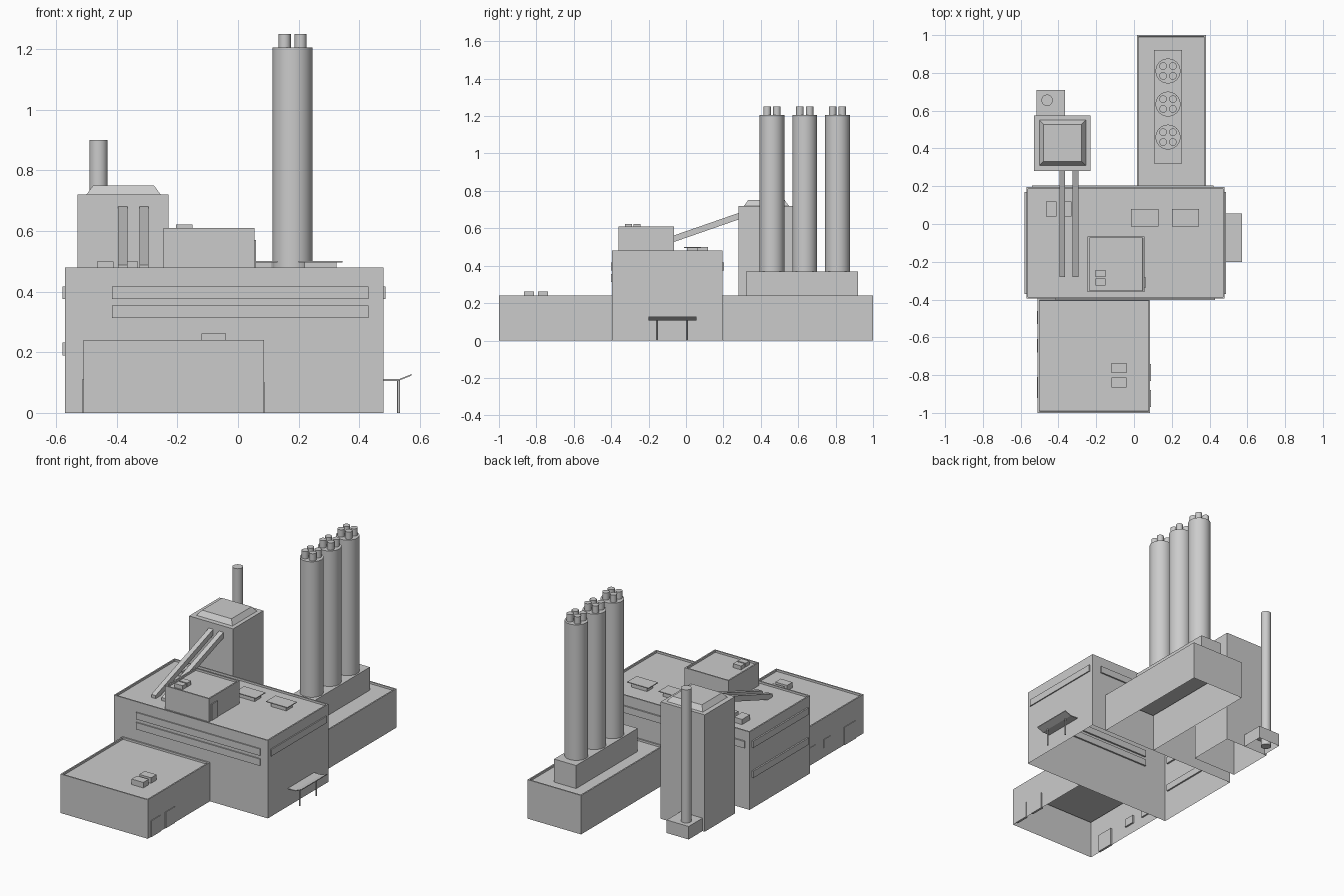
import bpy, bmesh, math
from mathutils import Matrix, Vector

cube = bpy.data.objects.get("Cube")
if cube:
    bpy.data.objects.remove(cube, do_unlink=True)

grey = bpy.data.materials.new("concrete grey")
grey.use_nodes = True
colour = (0.6, 0.6, 0.6, 1)
grey.diffuse_color = colour
grey.node_tree.nodes["Principled BSDF"].inputs["Base Color"].default_value = colour


def finish(bm, name):
    mesh = bpy.data.meshes.new(name)
    bm.to_mesh(mesh)
    bm.free()
    mesh.materials.append(grey)
    obj = bpy.data.objects.new(name, mesh)
    bpy.context.collection.objects.link(obj)
    return obj


def box(name, x, y, z, rim=0, hollow=False, taper=0):
    """Box from ranges; optional parapet rim, open underside or tapered top."""
    bm = bmesh.new()
    bmesh.ops.create_cube(bm, size=1)
    for v in bm.verts:
        top = v.co.z > 0
        v.co = [r[0] if c < 0 else r[1] for c, r in zip(v.co, (x, y, z))]
        if top and taper:
            v.co.x += taper if v.co.x == min(x, key=lambda a: abs(a - v.co.x)) and v.co.x < sum(x) / 2 else -taper
            v.co.y += taper if v.co.y < sum(y) / 2 else -taper
    bm.normal_update()
    if rim:
        lid = [f for f in bm.faces if f.normal.z > 0.9]
        bmesh.ops.inset_region(bm, faces=lid, thickness=rim)
        floor = bmesh.ops.inset_region(bm, faces=lid, thickness=0.0005)
        for v in lid[0].verts:
            v.co.z -= 0.012
    if hollow:
        bm.normal_update()
        bmesh.ops.delete(bm, geom=[f for f in bm.faces if f.normal.z < -0.9], context="FACES")
    return finish(bm, name)


def cylinder(name, x, y, z, radius, sides=32):
    bm = bmesh.new()
    bmesh.ops.create_cone(bm, cap_ends=True, segments=sides, radius1=radius, radius2=radius,
                          depth=z[1] - z[0], matrix=Matrix.Translation((x, y, sum(z) / 2)))
    for f in bm.faces:
        f.smooth = abs(f.normal.z) < 0.5
    for e in bm.edges:
        e.smooth = all(f.smooth for f in e.link_faces)
    return finish(bm, name)


def extrude_x(name, profile, x):
    """Closed profile in (y, z) extruded along x."""
    bm = bmesh.new()
    face = bm.faces.new([bm.verts.new((x[0], a, b)) for a, b in profile])
    out = bmesh.ops.extrude_face_region(bm, geom=[face])
    moved = [g for g in out["geom"] if isinstance(g, bmesh.types.BMVert)]
    bmesh.ops.translate(bm, verts=moved, vec=Vector((x[1] - x[0], 0, 0)))
    bmesh.ops.recalc_face_normals(bm, faces=bm.faces)
    return finish(bm, name)


# Main buildings, open underneath, with parapets
box("main_hall", (-0.57, 0.48), (-0.395, 0.195), (0, 0.48), 0.012, True)
box("front_hall", (-0.51, 0.085), (-1, -0.395), (0, 0.24), 0.012, True)
box("rear_hall", (0.015, 0.38), (0.195, 1), (0, 0.24), 0.012, True)
box("roof_penthouse", (-0.245, 0.055), (-0.36, -0.065), (0.465, 0.61), 0.012)
box("penthouse_door", (0.05, 0.06), (-0.34, -0.28), (0.47, 0.57))

# Stack plinth and three stacks of four flues
box("stack_plinth", (0.105, 0.255), (0.32, 0.92), (0.228, 0.37))
for i in range(3):
    y = 0.46 + 0.175 * i
    cylinder("stack", 0.18, y, (0.365, 1.205), 0.066)
    for sx in (-1, 1):
        for sy in (-1, 1):
            cylinder("flue", 0.18 + 0.026 * sx, y + 0.026 * sy, (1.2, 1.25), 0.02, 20)

# Tower with tapered cap, and the slim chimney behind it
box("tower", (-0.53, -0.23), (0.28, 0.575), (0, 0.72), 0, True)
box("tower_cap", (-0.5, -0.255), (0.31, 0.55), (0.72, 0.75), taper=0.022)
box("chimney_base", (-0.515, -0.365), (0.575, 0.71), (0, 0.08), 0, True)
cylinder("chimney", -0.46, 0.655, (0, 0.9), 0.03)

# Twin inclined conveyors
for x in (-0.38, -0.31):
    extrude_x("conveyor", [(-0.28, 0.452), (0.29, 0.65), (0.29, 0.685), (-0.28, 0.487)],
              (x - 0.015, x + 0.015))

# Roof vents and skylights
for y in (-0.865, -0.79):
    box("front_vent", (-0.12, -0.04), (y, y + 0.053), (0.225, 0.262))
for y in (-0.325, -0.28):
    box("penthouse_vent", (-0.205, -0.15), (y, y + 0.037), (0.595, 0.622))
for x in (-0.465, -0.385):
    box("hall_vent", (x, x + 0.055), (0.04, 0.118), (0.465, 0.5))
for x in (-0.015, 0.2):
    box("skylight_curb", (x + 0.02, x + 0.125), (0.005, 0.065), (0.465, 0.498))
    box("skylight_lid", (x, x + 0.145), (-0.012, 0.08), (0.496, 0.501))

# Long window bands around the main hall
for z in (0.313, 0.375):
    box("front_band", (-0.415, 0.43), (-0.402, -0.385), (z, z + 0.042))
for z in (0.19, 0.375):
    box("right_band", (-0.579, -0.56), (-0.37, 0.17), (z, z + 0.042))
box("left_band", (0.47, 0.487), (-0.37, 0.17), (0.375, 0.417))
box("back_band", (-0.54, 0.42), (0.185, 0.204), (0.375, 0.417))

# Doors and windows of the front hall
for y in (-0.97, -0.83):
    box("left_door", (0.075, 0.089), (y, y + 0.09), (0, 0.1))
box("right_door", (-0.514, -0.5), (-0.92, -0.81), (0, 0.11))
for y in (-0.68, -0.53):
    box("right_window", (-0.513, -0.5), (y, y + 0.07), (0.06, 0.11))

# Entrance canopy on two posts
canopy = box("canopy_flat", (0.48, 0.53), (-0.2, 0.055), (0.106, 0.111))
lip = box("canopy_lip", (0.53, 0.572), (-0.2, 0.055), (0.106, 0.111))
for v in lip.data.vertices:
    if v.co.x > 0.55:
        v.co.z += 0.017
for y in (-0.155, 0.005):
    cylinder("canopy_post", 0.53, y, (0, 0.108), 0.005, 12)
